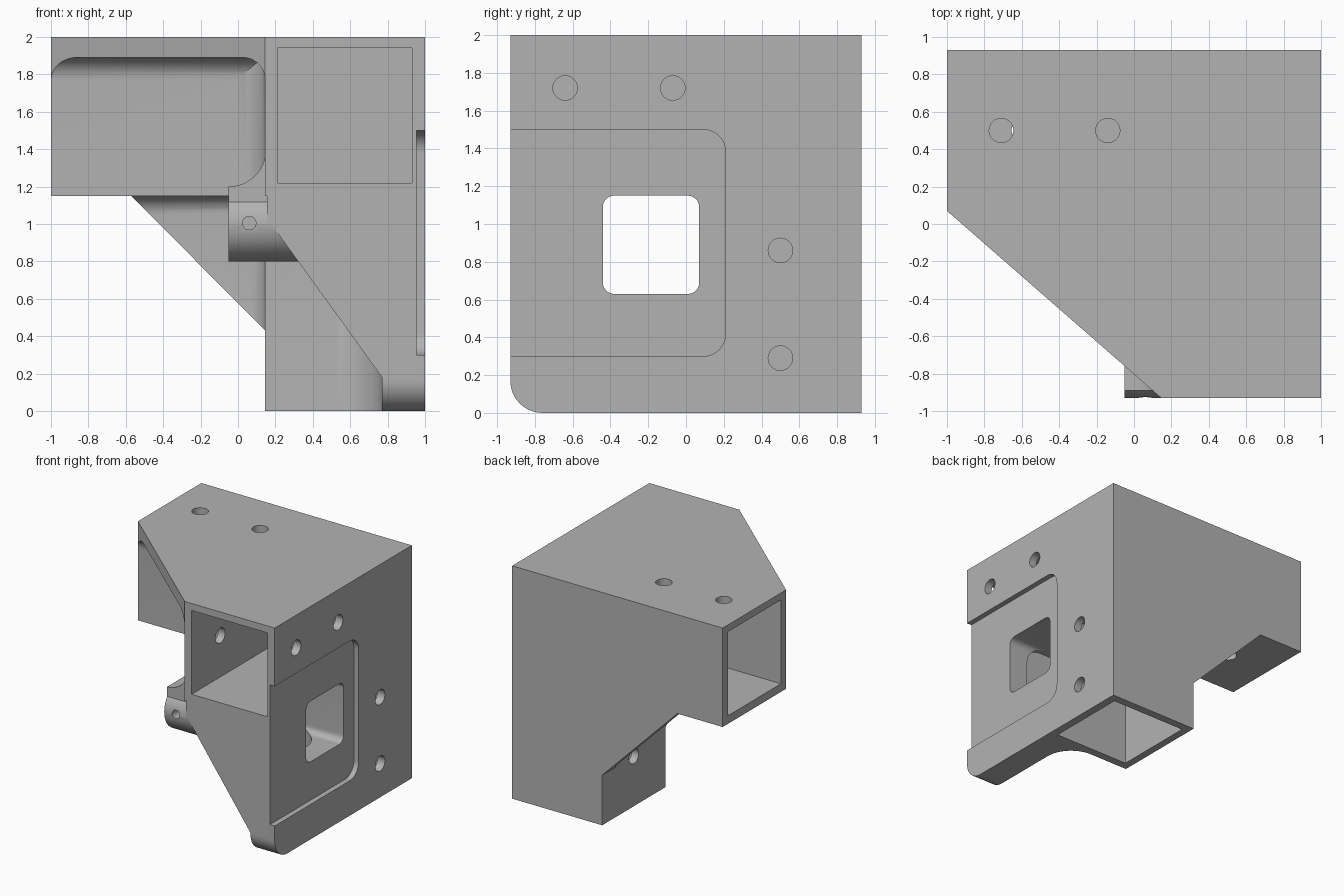
import bpy, bmesh, math
from mathutils import Vector

cube = bpy.data.objects.get("Cube")
if cube:
    bpy.data.objects.remove(cube, do_unlink=True)

grey = bpy.data.materials.new("plain_grey")
grey.use_nodes = True
grey.diffuse_color = (0.45, 0.45, 0.45, 1)
grey.node_tree.nodes["Principled BSDF"].inputs["Base Color"].default_value = grey.diffuse_color


def prism(name, axis, pts, a, b):
    """Extrude a 2D profile along an axis; profile uses the other two axes in order."""
    def place(p, t):
        co = list(p)
        co.insert("xyz".index(axis), t)
        return Vector(co)
    bm = bmesh.new()
    low = [bm.verts.new(place(p, a)) for p in pts]
    high = [bm.verts.new(place(p, b)) for p in pts]
    bm.faces.new(low)
    bm.faces.new(high)
    for i in range(len(pts)):
        j = (i + 1) % len(pts)
        bm.faces.new((low[i], low[j], high[j], high[i]))
    bmesh.ops.recalc_face_normals(bm, faces=bm.faces)
    me = bpy.data.meshes.new(name)
    bm.to_mesh(me)
    bm.free()
    me.materials.append(grey)
    ob = bpy.data.objects.new(name, me)
    bpy.context.collection.objects.link(ob)
    return ob


def arc(cx, cy, r, start, end, n=12):
    return [(cx + r * math.cos(math.radians(start + (end - start) * i / n)),
             cy + r * math.sin(math.radians(start + (end - start) * i / n))) for i in range(n + 1)]


def rect(u0, u1, v0, v1, r=0):
    if not r:
        return [(u0, v0), (u1, v0), (u1, v1), (u0, v1)]
    return (arc(u1 - r, v1 - r, r, 0, 90) + arc(u0 + r, v1 - r, r, 90, 180)
            + arc(u0 + r, v0 + r, r, 180, 270) + arc(u1 - r, v0 + r, r, 270, 360))


def fillet(axis, u, v, su, sv, r, a, b):
    """Concave corner fill growing from (u, v) toward (su, sv), slightly embedded."""
    e = 0.02
    curve = [(u + su * (r - r * math.cos(t)), v + sv * (r - r * math.sin(t)))
             for t in [math.pi / 2 * i / 12 for i in range(13)]]
    pts = curve + [(u + su * r, v - sv * e), (u - su * e, v - sv * e), (u - su * e, v + sv * r)]
    return prism("corner_fillet", axis, pts, a, b)


def combine(target, tools, operation):
    for tool in tools:
        tool.hide_render = True
        mod = target.modifiers.new("combine", "BOOLEAN")
        mod.operation, mod.solver, mod.object = operation, "EXACT", tool
    bpy.context.view_layer.update()
    graph = bpy.context.evaluated_depsgraph_get()
    result = bpy.data.meshes.new_from_object(target.evaluated_get(graph))
    target.modifiers.clear()
    target.data = result
    for tool in tools:
        bpy.data.objects.remove(tool, do_unlink=True)


# Shared planes: inner faces of the three tube sleeves
X, Y, Z = 0.145, 0.07, 1.15
F, B = -0.93, 0.93

# Three square sleeves meeting at one corner
bracket = prism("corner_bracket", "x", rect(Y, B, Z, 2), -1, 1)
plate_profile = [(Y + .1, 0)] + [(Y + .1, Z + .1), (F, Z + .1)] + arc(F + .17, .17, .17, 180, 270)
combine(bracket, [
    prism("front_sleeve", "y", rect(X, 1, Z, 2), F, B),
    prism("lower_sleeve", "z", rect(X, 1, Y, B), 0, 2),
    # Webs between the sleeves
    prism("top_web", "z", [(-1, B), (-1, Y), (X, F), (1, F), (1, B)], 1.89, 2),
    prism("back_web", "y", [(-.57, Z), (X, .43), (X + .1, .43), (X + .1, Z + .1), (-.57, Z + .1)], .82, B),
    prism("side_web", "x", plate_profile, .77, 1),
    prism("front_rib", "y", [(.77, .18), (.9, .18), (.9, 1.25), (X + .01, 1.25), (X + .01, 1.03)], F, -.46),
    # Rounded inner corners
    fillet("x", Y, 1.89, -1, -1, .12, -1, X + .02),
    fillet("y", X, 1.89, -1, -1, .12, F, Y + .02),
    fillet("z", X, Y, -1, -1, .15, Z, 1.9),
    fillet("x", .82, Z, -1, -1, .1, -.57, X + .02),
    fillet("z", X, .82, -1, -1, .1, .3, Z + .02),
    fillet("y", X, Z, -1, -1, .2, Y, B),
    fillet("z", .77, Y, -1, -1, .25, 0, Z + .02),
    fillet("y", .77, Z, -1, -1, .15, F + .1, Y + .02),
], "UNION")

# Trim the webs along their diagonals
combine(bracket, [
    prism("top_trim", "z", [(-1, Y), (X, F), (X, F - .2), (-1.2, F - .2), (-1.2, Y + .175)], 1.2, 2.2),
    prism("back_trim", "y", [(-.57, Z), (X, .43), (X, .2), (-.7, .2), (-.7, Z)], -.2, 1.1),
], "DIFFERENCE")

# Round boss on the front rib with a curved neck up to the sleeve
neck = [(-.05, 1)] + arc(-.05, 1.4, .2, 270, 355) + [(.3, 1.4), (.3, 1)]
combine(bracket, [
    prism("boss", "x", arc(-.73, 1, .2, 0, 345, 23), -.05, .5),
    prism("boss_neck", "y", neck, -.89, -.57),
], "UNION")


def hole(axis, u, v, a, b, r=.065):
    return prism("screw_hole", axis, arc(u, v, r, 0, 345, 23), a, b)


cutters = [
    # Tube pockets
    prism("side_pocket", "x", rect(.14, .86, 1.22, 1.94), -1.1, X),
    prism("front_pocket", "y", rect(.21, .93, 1.22, 1.94), F - .1, .215),
    prism("lower_pocket", "z", rect(.21, .93, .14, .86), -.1, 1.145),
    # Recess and window in the side web
    prism("side_recess", "x", rect(-1.3, .21, .3, 1.5, .12), .955, 1.1),
    prism("window", "x", rect(-.44, Y, .63, Z, .06), -.3, 1.1),
    # Single holes on the inner sleeve walls
    hole("x", -.54, 1.575, 0, .3),
    hole("x", .5, .43, 0, .3),
    hole("z", -.59, .5, 1.05, 1.3),
    hole("y", .06, 1.005, F - .1, F + .15, .036),
]
# Pairs of holes on the outer sleeve walls
for d in (.29, .86):
    cutters += [hole("z", d - 1, .5, 1.85, 2.1),
                hole("x", F + d, 1.72, .85, 1.1),
                hole("x", .5, d, .85, 1.1)]
combine(bracket, cutters, "DIFFERENCE")

bpy.ops.object.select_all(action="DESELECT")
bracket.select_set(True)
bpy.context.view_layer.objects.active = bracket
bpy.ops.object.shade_smooth_by_angle(angle=math.radians(25))
